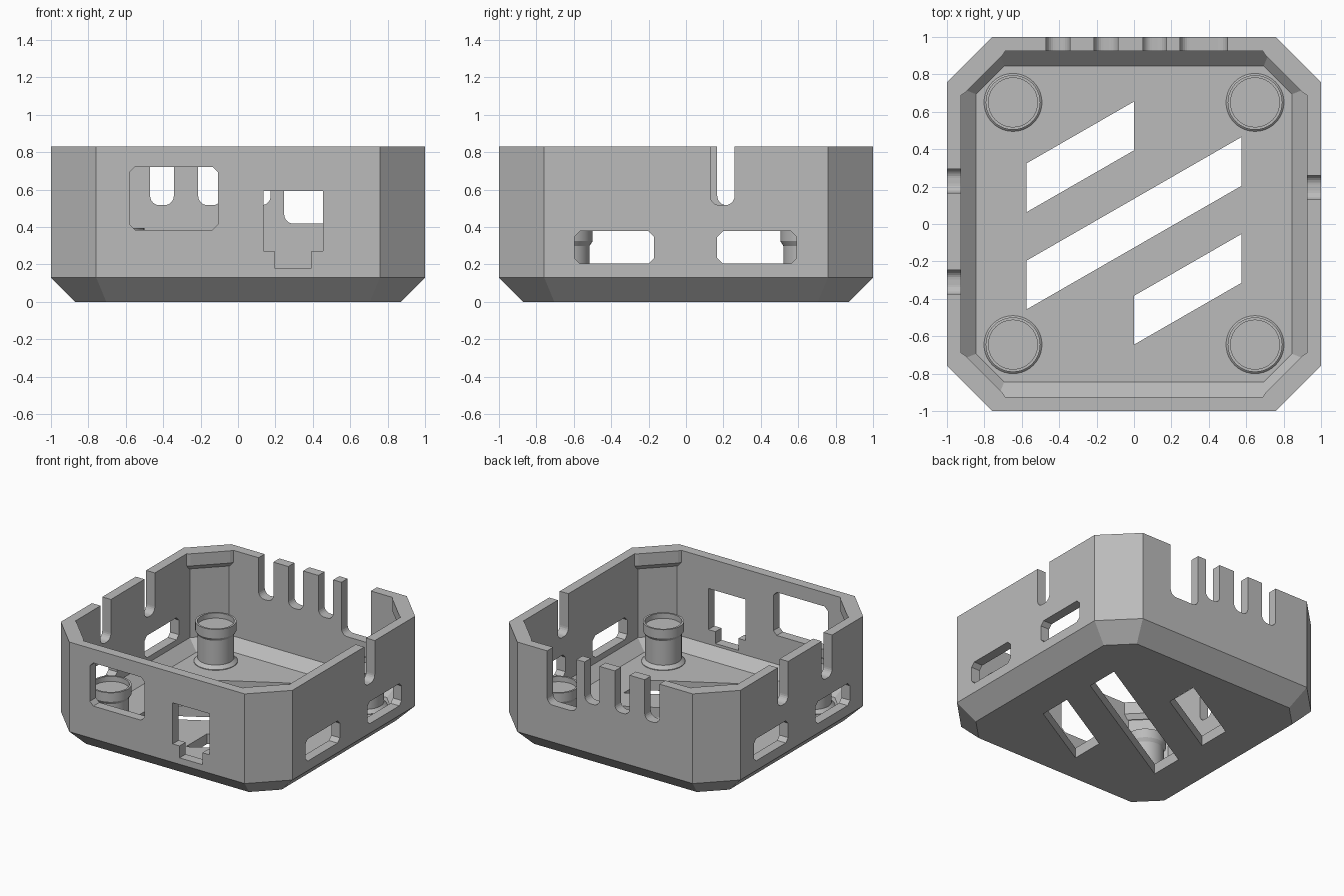
import bpy, bmesh, math

if "Cube" in bpy.data.objects:
    bpy.data.objects.remove(bpy.data.objects["Cube"])

mat = bpy.data.materials.new("grey plastic")
mat.diffuse_color = (0.50, 0.50, 0.50, 1)
mat.use_nodes = True
mat.node_tree.nodes["Principled BSDF"].inputs["Base Color"].default_value = mat.diffuse_color


def finish(name, bm):
    bmesh.ops.recalc_face_normals(bm, faces=bm.faces)
    me = bpy.data.meshes.new(name)
    bm.to_mesh(me)
    bm.free()
    me.materials.append(mat)
    ob = bpy.data.objects.new(name, me)
    bpy.context.collection.objects.link(ob)
    return ob


def loft(bm, loops):
    """Skin a stack of equal-length point loops and cap both ends."""
    rings = [[bm.verts.new(p) for p in lp] for lp in loops]
    n = len(rings[0])
    for a, b in zip(rings, rings[1:]):
        for i in range(n):
            j = (i + 1) % n
            bm.faces.new((a[i], a[j], b[j], b[i]))
    bm.faces.new(rings[0][::-1])
    bm.faces.new(rings[-1])


def octagon(inset, z):
    h = 1 - inset
    c = 1.758 - inset * math.sqrt(2) - h
    return [(x, y, z) for x, y in ((h, -c), (h, c), (c, h), (-c, h),
                                   (-h, c), (-h, -c), (-c, -h), (c, -h))]


def cut(target, cutter):
    mod = target.modifiers.new("cut", 'BOOLEAN')
    mod.operation = 'DIFFERENCE'
    mod.solver = 'EXACT'
    mod.object = cutter
    bpy.context.view_layer.objects.active = target
    bpy.ops.object.modifier_apply(modifier=mod.name)
    bpy.data.objects.remove(cutter, do_unlink=True)


def chamfered(u0, u1, z0, z1, c=0.03):
    return [(u0 + c, z0), (u1 - c, z0), (u1, z0 + c), (u1, z1 - c),
            (u1 - c, z1), (u0 + c, z1), (u0, z1 - c), (u0, z0 + c)]


def open_slot(u0, u1, z0, r=0.05, n=6):
    """Slot open at the rim, with a rounded bottom."""
    arc = [(r * math.sin(i * math.pi / 2 / n), r * math.cos(i * math.pi / 2 / n)) for i in range(n + 1)]
    right = [(u1 - r + s, z0 + r - c) for s, c in arc]
    left = [(u0 + r - s, z0 + r - c) for s, c in reversed(arc)]
    return [(u0, 1)] + left + right + [(u1, 1)]


# Case body: octagonal tub with sloped lower edge
bm = bmesh.new()
loft(bm, [octagon(0.13, 0), octagon(0, 0.13), octagon(0, 0.83)])
case = finish("case_body", bm)

bm = bmesh.new()
loft(bm, [octagon(0.155, 0.08), octagon(0.075, 0.16), octagon(0.075, 1)])
cut(case, finish("cavity", bm))

# Wall and floor openings
bm = bmesh.new()


def wall_hole(profile, axis, side):
    def at(d):
        return [(u, side * d, z) if axis == 'y' else (side * d, u, z) for u, z in profile]
    loft(bm, [at(0.88), at(1.1)])


wall_hole(chamfered(-0.58, -0.107, 0.385, 0.722), 'y', -1)
wall_hole([(0.195, 0.18), (0.393, 0.18), (0.393, 0.273), (0.455, 0.273),
           (0.455, 0.594), (0.135, 0.594), (0.135, 0.273), (0.195, 0.273)], 'y', -1)
for a, b, z in ((-0.47, -0.343, 0.517), (-0.213, -0.085, 0.517),
                (0.047, 0.175, 0.517), (0.247, 0.5, 0.418)):
    wall_hole(open_slot(a, b, z), 'y', 1)
wall_hole(open_slot(0.13, 0.26, 0.517), 'x', 1)
for a in (0.167, -0.375):
    wall_hole(open_slot(a, a + 0.128, 0.517), 'x', -1)
for side in (-1, 1):
    for a, b in ((-0.597, -0.17), (0.167, 0.592)):
        wall_hole(chamfered(a, b, 0.205, 0.378), 'x', side)

for x0, x1, y0 in ((-0.575, 0, 0.063), (-0.575, 0.575, -0.457), (0, 0.575, -0.645)):
    y1 = y0 + (x1 - x0) * 0.575
    vent = [(x0, y0), (x1, y1), (x1, y1 + 0.261), (x0, y0 + 0.261)]
    loft(bm, [[(x, y, z) for x, y in vent] for z in (-0.1, 0.12)])
cut(case, finish("openings", bm))

# Corner lips under the rim
bm = bmesh.new()
w = 1.758 - 0.075 * math.sqrt(2) - 0.925
outline = [(0.925, w), (0.925, 0.688), (0.903, 0.702), (0.702, 0.903), (0.688, 0.925), (w, 0.925)]
slim = [(0.925, w), (0.925, w - 0.01), (0.919, w - 0.004),
        (w - 0.004, 0.919), (w - 0.01, 0.925), (w, 0.925)]
for sx in (-1, 1):
    for sy in (-1, 1):
        loft(bm, [[(sx * x, sy * y, z) for x, y in pts]
                  for pts, z in ((slim, 0.70), (outline, 0.735), (outline, 0.83))])
finish("corner_lips", bm)

# Four standoff posts with a flared foot, collar and shallow cup
bm = bmesh.new()
section = [(0.155, 0.08), (0.155, 0.085), (0.13, 0.11), (0.13, 0.30), (0.146, 0.325),
           (0.146, 0.395), (0.131, 0.395), (0.131, 0.355)]
for px in (-0.647, 0.647):
    for py in (-0.645, 0.65):
        loft(bm, [[(px + r * math.cos(k * math.tau / 40), py + r * math.sin(k * math.tau / 40), z)
                   for k in range(40)] for r, z in section])
posts = finish("standoff_posts", bm)
bpy.ops.object.select_all(action='DESELECT')
posts.select_set(True)
bpy.context.view_layer.objects.active = posts
bpy.ops.object.shade_smooth_by_angle(angle=math.radians(25))
